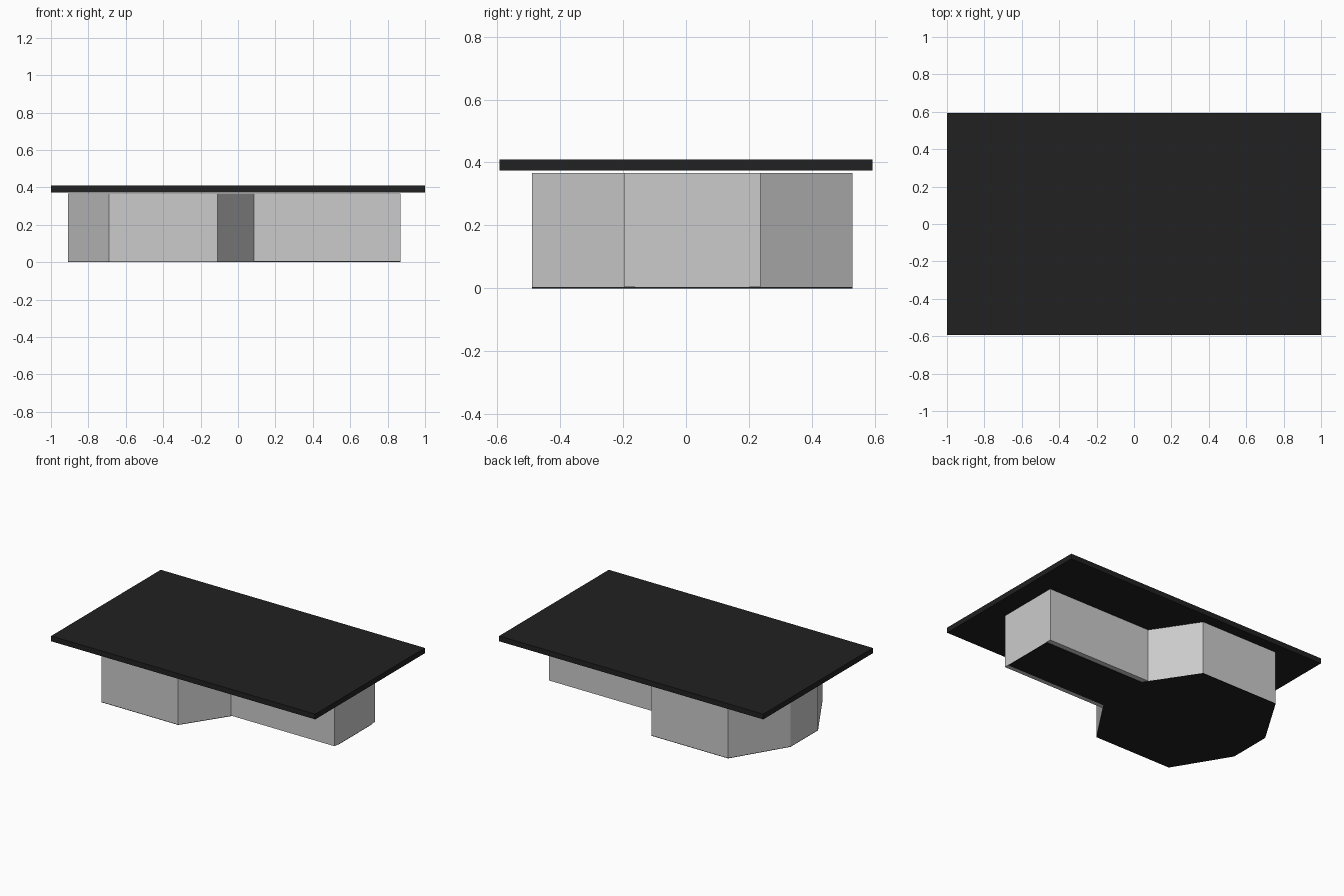
import bpy, bmesh

if "Cube" in bpy.data.objects:
    bpy.data.objects.remove(bpy.data.objects["Cube"])

CY = 0.02  # symmetry line of the pedestal in y


def material(name, color):
    m = bpy.data.materials.new(name)
    m.diffuse_color = color
    m.use_nodes = True
    m.node_tree.nodes["Principled BSDF"].inputs["Base Color"].default_value = m.diffuse_color
    return m


def prism(name, points, z0, z1, mat=None):
    """Extrude a counter-clockwise outline from z0 to z1."""
    bm = bmesh.new()
    face = bm.faces.new([bm.verts.new((x, y, z0)) for x, y in points])
    res = bmesh.ops.extrude_face_region(bm, geom=[face])
    top = [v for v in res["geom"] if isinstance(v, bmesh.types.BMVert)]
    bmesh.ops.translate(bm, verts=top, vec=(0, 0, z1 - z0))
    bmesh.ops.recalc_face_normals(bm, faces=bm.faces)
    me = bpy.data.meshes.new(name)
    bm.to_mesh(me)
    bm.free()
    ob = bpy.data.objects.new(name, me)
    bpy.context.collection.objects.link(ob)
    if mat:
        me.materials.append(mat)
    return ob


def footprint(wing_half, neck_x):
    """Clipped head on the left with a straight wing to the right."""
    half = [(-0.91, -0.148), (-0.69, -0.51), (-0.11, -0.51),
            (neck_x, -wing_half), (0.87, -wing_half)]
    pts = half + [(x, -y) for x, y in reversed(half)]
    return [(x, y + CY) for x, y in pts]


black = material("black", (0.015, 0.015, 0.015, 1))

# Pedestal body
prism("pedestal", footprint(0.217, 0.085), 0.004, 0.367)

# Thin dark base sheet, slightly narrower under the wing
prism("base_sheet", footprint(0.182, 0.108), 0.0, 0.004, black)

# Table top, floating just above the pedestal
prism("table_top", [(-1, -0.593), (1, -0.593), (1, 0.593), (-1, 0.593)],
      0.374, 0.41, black)
